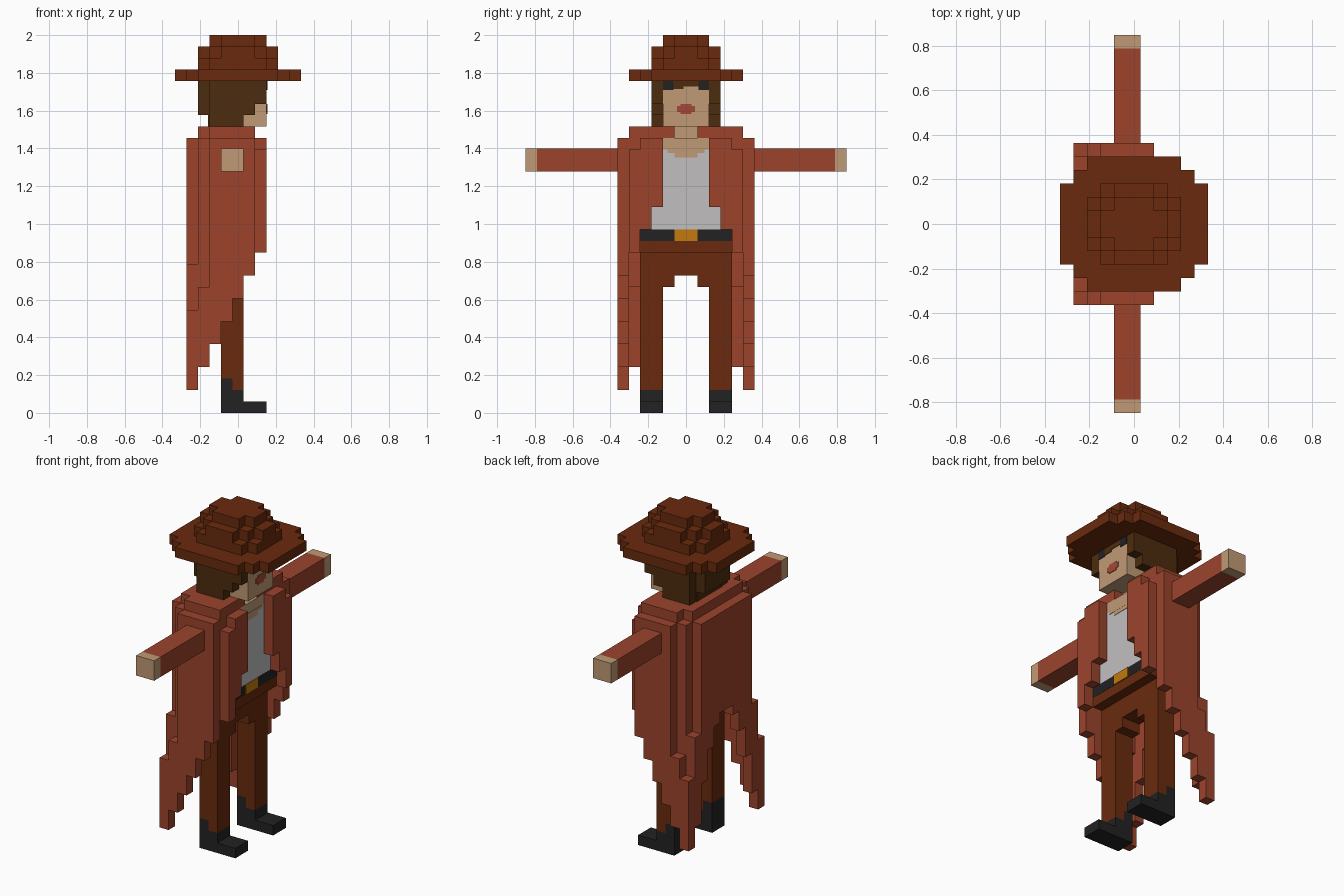
import bpy, bmesh

cube = bpy.data.objects.get("Cube")
if cube:
    bpy.data.objects.remove(cube, do_unlink=True)

V = 2 / 33   # one grid cell; all boxes below are given in cells


def material(name, rgb):
    lin = [((c / 255 + 0.055) / 1.055) ** 2.4 for c in rgb] + [1]
    m = bpy.data.materials.new(name)
    m.diffuse_color = lin
    m.use_nodes = True
    bsdf = m.node_tree.nodes["Principled BSDF"]
    bsdf.inputs["Base Color"].default_value = lin
    bsdf.inputs["Roughness"].default_value = 0.9
    return m


rust = material("rust_coat", (156, 68, 44))
brown = material("brown_leather", (106, 42, 13))
dark_brown = material("dark_brown_hair", (76, 44, 14))
skin = material("skin", (192, 154, 117))
white = material("white_shirt", (193, 191, 192))
black = material("black_leather", (34, 34, 34))
gold = material("gold_buckle", (194, 122, 14))
lip_red = material("lip_red", (164, 72, 54))


def part(name, mat, boxes, mirror=False):
    """Join boxes (x0, x1, y0, y1, z0, z1) into one object, optionally mirrored in y."""
    bm = bmesh.new()
    if mirror:
        boxes = boxes + [(a, b, -d, -c, e, f) for a, b, c, d, e, f in boxes]
    for x0, x1, y0, y1, z0, z1 in boxes:
        verts = bmesh.ops.create_cube(bm, size=1)["verts"]
        for v in verts:
            v.co.x = V * (x1 if v.co.x > 0 else x0)
            v.co.y = V * (y1 if v.co.y > 0 else y0)
            v.co.z = V * (z1 if v.co.z > 0 else z0)
    mesh = bpy.data.meshes.new(name)
    bm.to_mesh(mesh)
    bm.free()
    mesh.materials.append(mat)
    obj = bpy.data.objects.new(name, mesh)
    bpy.context.collection.objects.link(obj)
    return obj


def rounded(steps, z0, z1):
    """Stepped disc made of crossing slabs, each (half x, half y)."""
    return [(-a, a, -b, b, z0, z1) for a, b in steps]


# Hat
part("hat_brim", brown, rounded([(5.5, 3), (4.5, 4), (3.5, 5)], 29, 30))
part("hat_crown", brown,
     rounded([(3.5, 2), (2.5, 3)], 30, 31)
     + rounded([(3.5, 1), (2.5, 2), (1.5, 3)], 31, 32)
     + rounded([(2.5, 1), (1.5, 2)], 32, 33))

# Head, hair and face
part("head", skin, [(-2.5, 2.5, -2, 2, 25, 29)])
part("neck", skin, [(-1, 0.5, -1, 1, 24, 25)])
part("side_hair", dark_brown, [(-2.5, 1.5, 2, 3, 26, 29), (1.5, 2.5, 2, 3, 27, 29),
                               (-2.5, 0.5, 2, 3, 25, 26)], mirror=True)
part("back_hair", dark_brown, [(-3.5, -2.5, -2, 2, 26, 29), (-2.6, -2.4, -2, 2, 25, 26)])
part("fringe", dark_brown, [(2.45, 2.55, -1.1, -0.2, 28.3, 29), (2.45, 2.55, -0.3, 1.1, 28.5, 29)])
part("eyes", black, [(2.45, 2.56, 1.1, 2, 28.2, 29)], mirror=True)
part("lips", lip_red, [(2.45, 2.55, -0.8, 0.8, 26.3, 26.8), (2.45, 2.56, -0.5, 0.5, 26.1, 27)])

# Shirt and open neckline
part("shirt", white, [(0.3, 1.5, -3, 3, 16, 23)])
part("chest", skin, [(0.3, 1.5, -2, 2, 23, 24)])
part("neckline", skin, [(1.45, 1.54, -1, 1, 22.3, 23), (1.45, 1.55, -1.6, 1.6, 22.7, 23)])

# Coat body, shoulders and front panels
part("coat_body", rust, [(-3.5, 0.5, -5, 5, 16, 24), (-2.5, 0.5, -2, 2, 23, 24),
                         (-2.5, -1, -5, 5, 24, 25), (-3.5, -2.5, -4, 4, 24, 25)])
part("coat_shoulders", rust, [(-1, 1.5, 1, 5, 24, 25), (0.5, 1.5, 3, 5, 16, 24)], mirror=True)
part("coat_front_panels", rust, [(1.5, 2.5, 2, 3, 18, 24), (1.5, 2.5, 3, 4, 16, 24),
                                 (1.5, 2.5, 4, 5, 14, 23)], mirror=True)

# Coat sides: the hem drops two cells for each column toward the back
sides = [(0.5 - i, 1.5 - i, 5, 6, 12 - 2 * i, 24) for i in range(4)]
sides += [(-3.5, -2.5, 4, 5, 11, 24), (-3.5, -2.5, 5, 6, 4, 11),
          (-4.5, -3.5, 4, 5, 9, 13), (-4.5, -3.5, 5, 6, 2, 9)]
part("coat_sides", rust, sides, mirror=True)

# Coat back: hem arches up to the middle
hem = [14, 13, 11, 8]
back = [(-4.5, -3.5, i, i + 1, z, 24) for i, z in enumerate(hem)]
back += [(-4.5, -3.5, 4, 5, 4, 9)]
part("coat_back", rust, back, mirror=True)

# Arms
part("sleeves", rust, [(-1.5, 0.5, 6, 13, 21.1, 23.1)], mirror=True)
part("hands", skin, [(-1.5, 0.5, 13, 14, 21.1, 23.1)], mirror=True)

# Belt and trousers
part("belt", black, [(-1.5, 1.52, -4, 4, 15, 16)])
part("buckle", gold, [(1.5, 1.6, -1, 1, 15, 16)])
part("trouser_hips", brown, [(-1.5, 1.5, -4, 4, 14, 15), (-1.5, 0.5, -1, 1, 12, 14)])
part("trouser_legs", brown, [(-1.5, 0.5, 2, 4, 3, 14), (-0.5, 0.5, 2, 4, 2, 3),
                             (-1.5, 0.5, 1, 2, 11, 14)], mirror=True)

# Boots
part("boots", black, [(-1.5, 0.5, 2, 4, 0, 2), (-1.5, -0.5, 2, 4, 2, 3),
                      (0.5, 2.5, 2, 4, 0, 1)], mirror=True)
